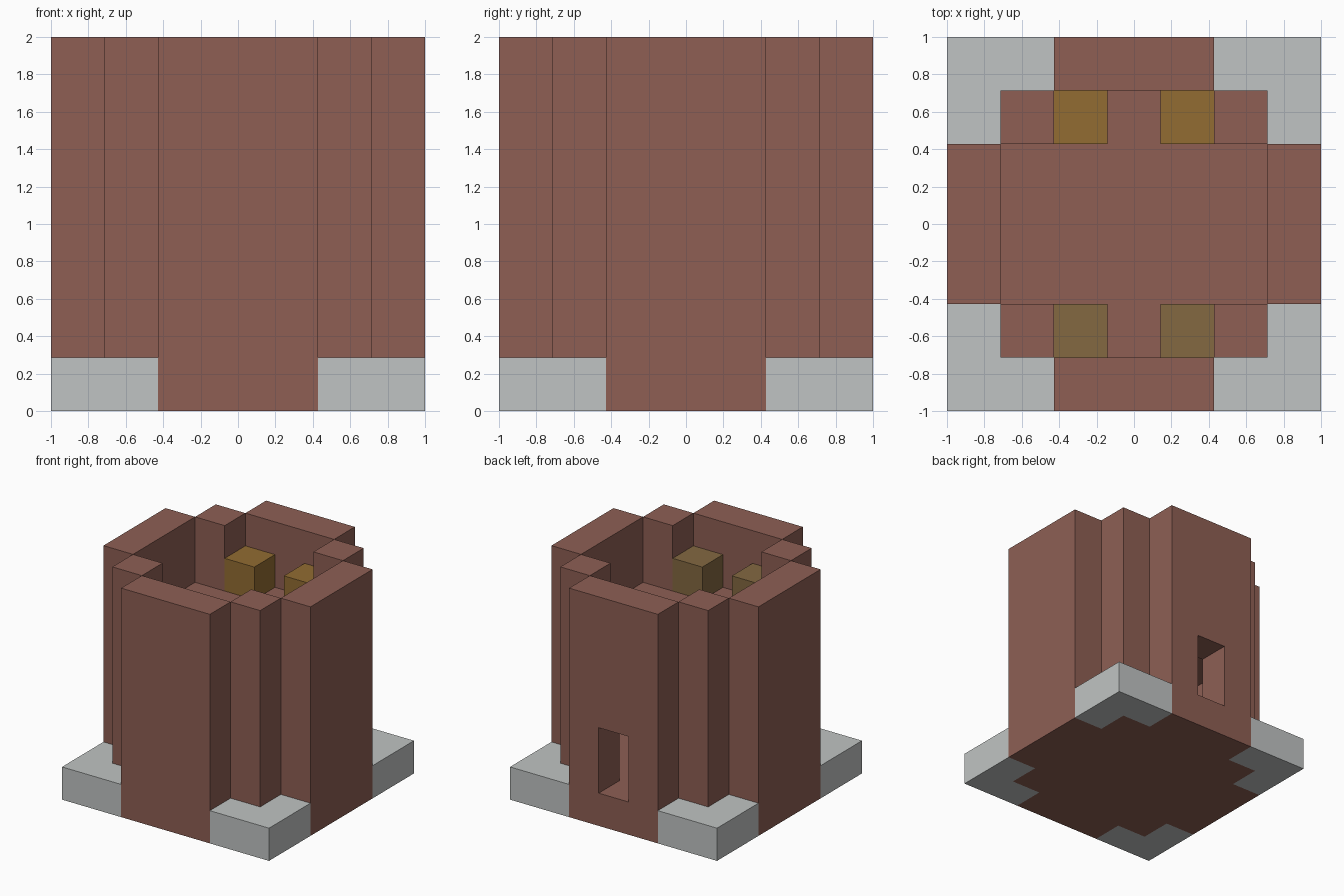
import bpy
import bmesh

cube = bpy.data.objects.get("Cube")
if cube:
    bpy.data.objects.remove(cube, do_unlink=True)

U = 2 / 7  # one block; the tower is seven blocks each way


def material(name, rgb):
    linear = [((c / 255 + 0.055) / 1.055) ** 2.4 for c in rgb] + [1.0]
    mat = bpy.data.materials.new(name)
    mat.use_nodes = True
    mat.diffuse_color = linear
    mat.node_tree.nodes["Principled BSDF"].inputs["Base Color"].default_value = linear
    return mat


BRICK = material("brick red", (142, 95, 84))
STONE = material("pale grey stone", (192, 196, 195))
AMBER = material("amber brown", (146, 108, 50))
OLIVE = material("olive brown", (131, 104, 65))


def prism(name, outline, bottom, top, mat):
    """Extrude a plan outline, measured in blocks, between two heights."""
    bm = bmesh.new()
    face = bm.faces.new([bm.verts.new((x * U, y * U, bottom * U)) for x, y in outline])
    ext = bmesh.ops.extrude_face_region(bm, geom=[face])
    verts = [v for v in ext["geom"] if isinstance(v, bmesh.types.BMVert)]
    bmesh.ops.translate(bm, verts=verts, vec=(0, 0, (top - bottom) * U))
    bmesh.ops.recalc_face_normals(bm, faces=bm.faces)
    mesh = bpy.data.meshes.new(name)
    bm.to_mesh(mesh)
    bm.free()
    mesh.materials.append(mat)
    obj = bpy.data.objects.new(name, mesh)
    bpy.context.collection.objects.link(obj)
    return obj


def rect(x0, x1, y0, y1):
    return [(x0, y0), (x1, y0), (x1, y1), (x0, y1)]


# Cross-shaped room plan, used by both floors
a, b = 1.5, 2.5
cross = [(b, -a), (b, a), (a, a), (a, b), (-a, b), (-a, a),
         (-b, a), (-b, -a), (-a, -a), (-a, -b), (a, -b), (a, -a)]
prism("ground_floor", cross, 0, 1, BRICK)
prism("upper_floor", cross, 4, 5, BRICK)

# Four projecting outer walls
prism("front_wall", rect(-1.5, 1.5, -3.5, -2.5), 0, 7, BRICK)
back_wall = prism("back_wall", rect(-1.5, 1.5, 2.5, 3.5), 0, 7, BRICK)
prism("left_wall", rect(2.5, 3.5, -1.5, 1.5), 0, 7, BRICK)
prism("right_wall", rect(-3.5, -2.5, -1.5, 1.5), 0, 7, BRICK)

# Doorway cut through the back wall
cutter = prism("doorway_cutter", rect(-0.5, 0.5, 2, 4), 1, 3, BRICK)
cutter.hide_render = True
cut = back_wall.modifiers.new("doorway", "BOOLEAN")
cut.operation = "DIFFERENCE"
cut.solver = "EXACT"
cut.object = cutter
bpy.context.view_layer.objects.active = back_wall
bpy.ops.object.modifier_apply(modifier=cut.name)
bpy.data.objects.remove(cutter, do_unlink=True)

# Corner posts, stone corner plinths and the four blocks on the upper floor
plinth = [(1.5, 2.5), (2.5, 2.5), (2.5, 1.5), (3.5, 1.5), (3.5, 3.5), (1.5, 3.5)]
for sy, depth, block_mat in ((-1, "front", OLIVE), (1, "back", AMBER)):
    for sx, side in ((-1, "right"), (1, "left")):
        def mirrored(outline):
            return [(x * sx, y * sy) for x, y in outline]

        where = f"{depth}_{side}"
        prism(f"{where}_post", mirrored(rect(1.5, 2.5, 1.5, 2.5)), 0, 7, BRICK)
        prism(f"{where}_plinth", mirrored(plinth), 0, 1, STONE)
        prism(f"{where}_block", mirrored(rect(0.5, 1.5, 1.5, 2.5)), 5, 6, block_mat)
